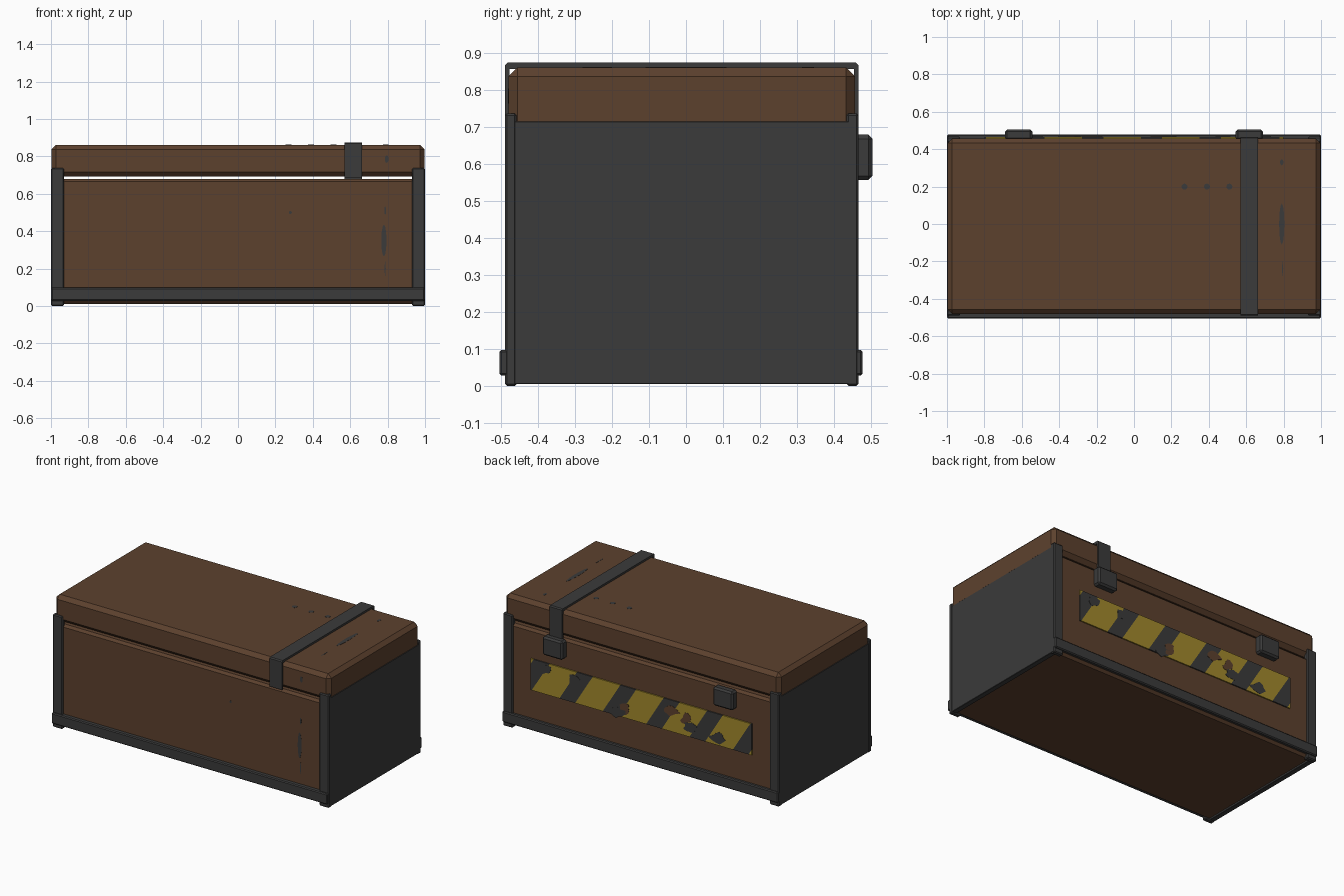
import bpy, bmesh, math, random
from mathutils import Vector

random.seed(4)
if "Cube" in bpy.data.objects:
    bpy.data.objects.remove(bpy.data.objects["Cube"])


def material(name, rgb):
    m = bpy.data.materials.new(name)
    m.use_nodes = True
    m.diffuse_color = (*rgb, 1)
    m.node_tree.nodes["Principled BSDF"].inputs["Base Color"].default_value = (*rgb, 1)
    return m


BROWN = material("brown paint", (0.108, 0.053, 0.027))
DARK = material("dark metal", (0.043, 0.043, 0.043))
YELLOW = material("warning yellow", (0.36, 0.25, 0.025))


def finish(bm, name, *mats):
    bmesh.ops.recalc_face_normals(bm, faces=bm.faces)
    me = bpy.data.meshes.new(name)
    bm.to_mesh(me)
    bm.free()
    for m in mats:
        me.materials.append(m)
    ob = bpy.data.objects.new(name, me)
    bpy.context.collection.objects.link(ob)
    return ob


def cube(lo, hi):
    """Box mesh between two corners."""
    bm = bmesh.new()
    bmesh.ops.create_cube(bm, size=1)
    for v in bm.verts:
        v.co = Vector([(a + b) / 2 + c * (b - a) for a, b, c in zip(lo, hi, v.co)])
    return bm


def box(name, x, y, z, mat, bevel=0.005):
    bm = cube((x[0], y[0], z[0]), (x[1], y[1], z[1]))
    if bevel:
        bmesh.ops.bevel(bm, geom=bm.edges[:], offset=bevel, segments=1,
                        affect='EDGES', clamp_overlap=True)
    return finish(bm, name, mat)


def prism(name, points, push, mat):
    """Extrude a closed outline along a vector."""
    bm = bmesh.new()
    face = bm.faces.new([bm.verts.new(p) for p in points])
    ext = bmesh.ops.extrude_face_region(bm, geom=[face])
    moved = [g for g in ext["geom"] if isinstance(g, bmesh.types.BMVert)]
    bmesh.ops.translate(bm, vec=push, verts=moved)
    return finish(bm, name, mat)


# Main case and lid, with a narrow gap between them
FRONT, BACK = -0.476, 0.457
box("case_body", (-0.975, 0.975), (FRONT, BACK), (0.012, 0.68), BROWN, 0.015)
box("lid", (-0.996, 0.996), (-0.48, BACK), (0.692, 0.862), BROWN, 0.024)

# End panels and corner posts
for side, s in (("left", 1), ("right", -1)):
    xs = sorted((s * 0.965, s * 0.999))
    box(side + "_end_panel", xs, (-0.475, 0.45), (0.005, 0.716), DARK, 0.002)
    xp = sorted((s * 0.93, s))
    box(side + "_front_post", xp, (-0.49, -0.458), (0, 0.738), DARK, 0.006)
    box(side + "_back_post", xp, (0.434, 0.467), (0, 0.738), DARK, 0.006)

# Bottom rails
box("front_rail", (-0.999, 0.999), (-0.505, -0.465), (0.028, 0.098), DARK, 0.006)
box("back_rail", (-0.999, 0.999), (0.445, 0.478), (0.028, 0.098), DARK, 0.006)

# Strap folded over the lid
outer = [(-0.49, 0.685), (-0.49, 0.868), (-0.483, 0.875), (0.459, 0.875),
         (0.466, 0.868), (0.466, 0.66)]
inner = [(BACK - 0.002, 0.66), (BACK - 0.002, 0.858), (-0.478, 0.858), (-0.478, 0.685)]
prism("lid_strap", [(0.57, y, z) for y, z in outer + inner], (0.092, 0, 0), DARK)

# Latches on the back
for side, x in (("left", 0.617), ("right", -0.617)):
    box(side + "_latch", (x - 0.073, x + 0.073), (0.45, 0.505), (0.558, 0.68), DARK, 0.011)

# Warning strip: a thin plate sliced along slanted lines, alternately coloured
PERIOD, LEAN, BOTTOM, TOP = 0.314, -0.62, 0.285, 0.49
MIDDLE = (BOTTOM + TOP) / 2
bm = cube((-0.8, BACK - 0.001, BOTTOM), (0.8, BACK + 0.008, TOP))
for k in range(-3, 4):
    for edge in (-0.1, 0.1):
        bmesh.ops.bisect_plane(bm, geom=bm.verts[:] + bm.edges[:] + bm.faces[:],
                               plane_co=(k * PERIOD + edge, 0, MIDDLE),
                               plane_no=(1, 0, -LEAN))
for f in bm.faces:
    c = f.calc_center_median()
    u = c.x - LEAN * (c.z - MIDDLE)
    f.material_index = int(abs(u - PERIOD * round(u / PERIOD)) < 0.1)
finish(bm, "warning_strip", DARK, YELLOW)


def chip(name, centre, a, b, normal, mat, rough=0.0, count=12):
    """Thin oval plate; a and b are its half-axis vectors."""
    pts = []
    for i in range(count):
        t = i * math.tau / count
        r = 1 + random.uniform(-rough, rough)
        pts.append(Vector(centre) + r * (Vector(a) * math.cos(t) + Vector(b) * math.sin(t)))
    prism(name, pts, Vector(normal) * 0.002, mat)


# Worn patches on the strip
patches = [(0.70, 0.45, DARK), (0.12, 0.34, BROWN), (0.17, 0.31, DARK), (-0.22, 0.42, BROWN),
           (-0.36, 0.35, DARK), (-0.33, 0.40, BROWN), (-0.55, 0.33, DARK), (0.48, 0.44, DARK)]
for x, z, mat in patches:
    w = random.uniform(0.035, 0.055)
    chip("strip_wear", (x, BACK + 0.0075, z), (w, 0, 0), (-0.01, 0, 0.035),
         (0, 1, 0), mat, 0.3)

# Paint chips on the lid top
for x, y, w, h in ((0.27, 0.2, 0.016, 0.016), (0.39, 0.2, 0.016, 0.016),
                   (0.51, 0.2, 0.016, 0.016), (0.79, 0.33, 0.009, 0.016),
                   (0.79, 0, 0.014, 0.11), (0.795, -0.24, 0.003, 0.04)):
    chip("lid_chip", (x, y, 0.861), (w, 0, 0), (0, h, 0), (0, 0, 1), DARK)

# Paint chips on the front
for x, z, w, h, y in ((0.78, 0.35, 0.014, 0.085, FRONT), (0.787, 0.51, 0.005, 0.022, FRONT),
                      (0.787, 0.2, 0.003, 0.04, FRONT), (0.28, 0.5, 0.008, 0.008, FRONT),
                      (0.795, 0.785, 0.01, 0.02, -0.48)):
    chip("front_chip", (x, y + 0.001, z), (w, 0, 0), (0, 0, h), (0, -1, 0), DARK)
